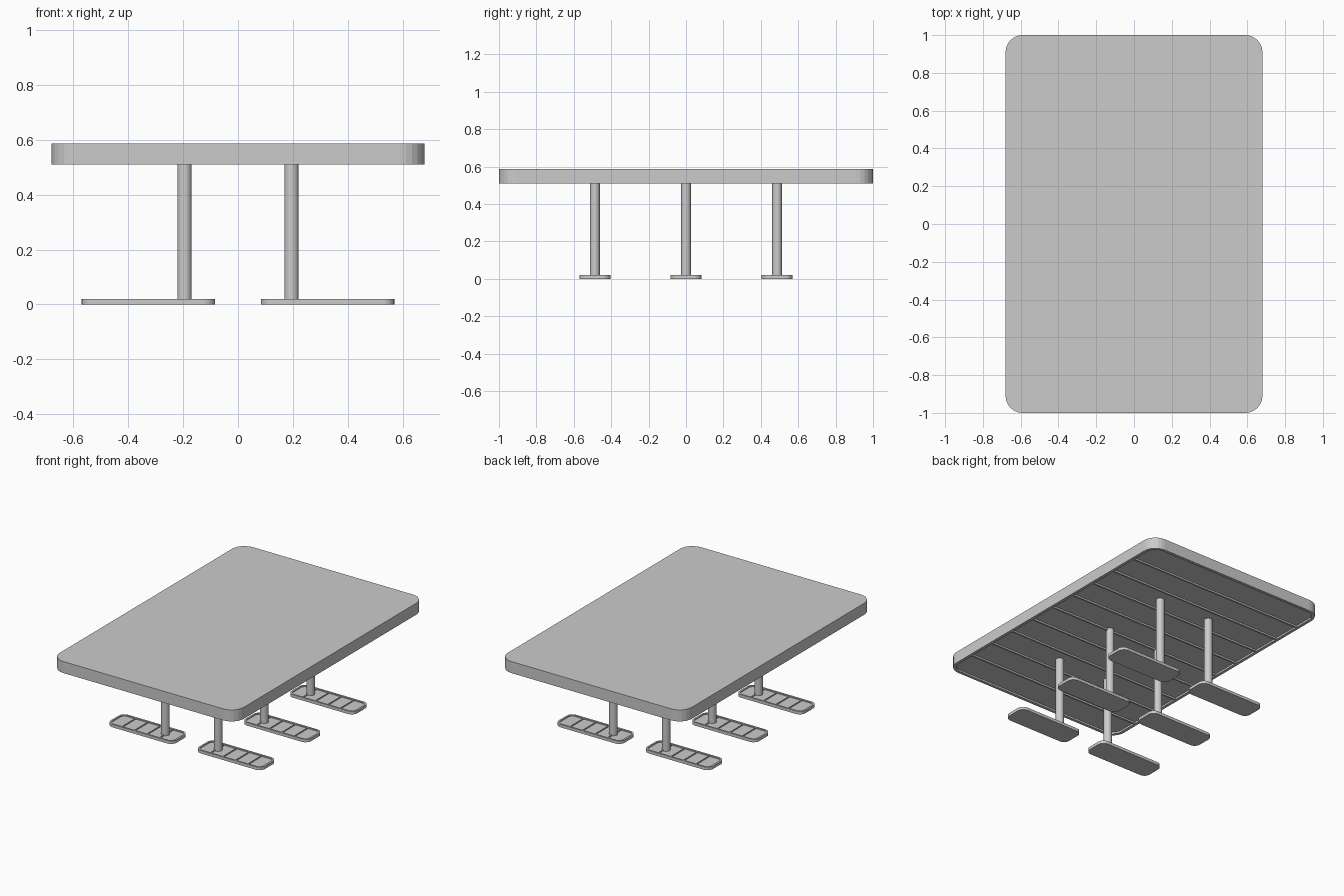
import bpy, bmesh, math

if "Cube" in bpy.data.objects:
    bpy.data.objects.remove(bpy.data.objects["Cube"])


def outline(sx, sy, r, seg=6):
    # rounded rectangle, counter-clockwise
    pts = []
    for k, (cx, cy) in enumerate([(1, 1), (-1, 1), (-1, -1), (1, -1)]):
        for i in range(seg + 1):
            a = math.pi / 2 * (k + i / seg)
            pts.append((cx * (sx / 2 - r) + r * math.cos(a),
                        cy * (sy / 2 - r) + r * math.sin(a)))
    return pts


def finish(name, bm, loc):
    bmesh.ops.recalc_face_normals(bm, faces=bm.faces)
    me = bpy.data.meshes.new(name)
    bm.to_mesh(me)
    bm.free()
    ob = bpy.data.objects.new(name, me)
    ob.location = loc
    bpy.context.collection.objects.link(ob)
    return ob


def tray(name, loc, sx, sy, z_flat, z_open, r, rim, depth):
    # rounded slab with a shallow recess on its open side
    bm = bmesh.new()
    z_floor = z_open + (depth if z_flat > z_open else -depth)
    outer = outline(sx, sy, r)
    inner = outline(sx - 2 * rim, sy - 2 * rim, r - rim)
    rings = [[bm.verts.new((x, y, z)) for x, y in pts]
             for pts, z in ((outer, z_flat), (outer, z_open), (inner, z_open), (inner, z_floor))]
    n = len(outer)
    for a, b in zip(rings, rings[1:]):
        for i in range(n):
            bm.faces.new((a[i], a[(i + 1) % n], b[(i + 1) % n], b[i]))
    bm.faces.new(rings[0])
    bm.faces.new(rings[-1])
    return finish(name, bm, loc)


def box(name, loc, size):
    bm = bmesh.new()
    bmesh.ops.create_cube(bm, size=1)
    bmesh.ops.scale(bm, vec=size, verts=bm.verts)
    return finish(name, bm, loc)


def column(name, loc, r, h):
    bm = bmesh.new()
    bmesh.ops.create_cone(bm, cap_ends=True, segments=24, radius1=r, radius2=r, depth=h)
    for f in bm.faces:
        f.smooth = len(f.verts) == 4
    for e in bm.edges:
        e.smooth = all(len(f.verts) == 4 for f in e.link_faces)
    return finish(name, bm, loc)


# table top, open underneath, with cross ribs
tray("table_top", (0, 0, 0), 1.36, 2.0, 0.587, 0.51, 0.09, 0.02, 0.012)
PANELS = 10
for i in range(1, PANELS):
    y = -0.98 + 1.96 * i / PANELS
    box("top_rib", (0, y, 0.517), (1.32, 0.012, 0.012))

# six legs, each a column on a ribbed foot plate
for side in (-1, 1):
    for y in (-0.487, 0, 0.487):
        tray("foot_plate", (side * 0.327, y, 0), 0.486, 0.166, 0.002, 0.02, 0.042, 0.012, 0.007)
        for i in range(1, 5):
            x = side * (0.327 - 0.231 + 0.462 * i / 5)
            box("foot_rib", (x, y, 0.0155), (0.006, 0.142, 0.007))
        column("leg_column", (side * 0.195, y, 0.268), 0.026, 0.51)

# rest the model exactly on the floor
for ob in bpy.context.collection.objects:
    if ob.name.startswith("foot_plate"):
        for v in ob.data.vertices:
            if v.co.z < 0.003:
                v.co.z = 0.0
